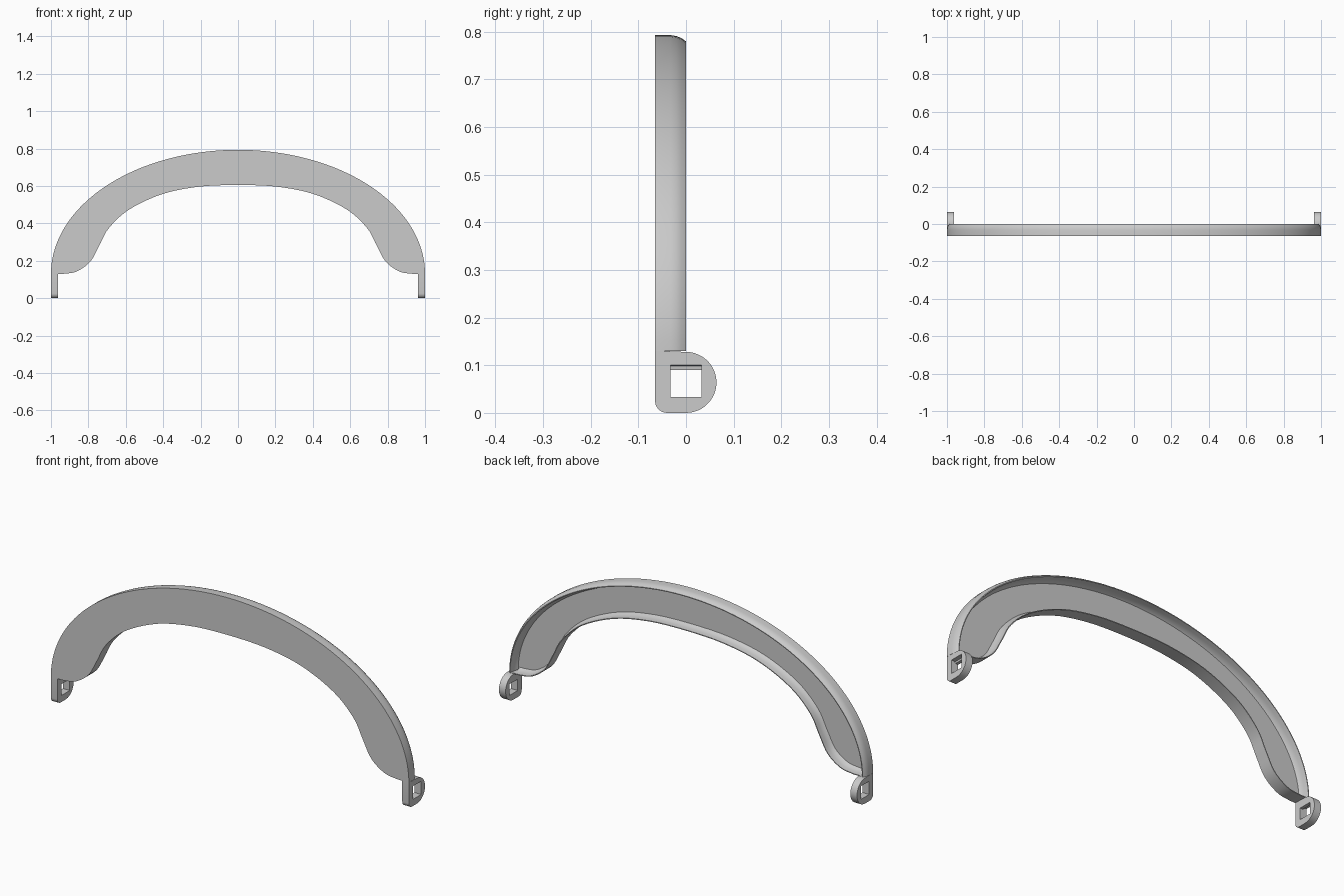
import bpy, bmesh, math
from mathutils import Vector
from mathutils.geometry import interpolate_bezier

if "Cube" in bpy.data.objects:
    bpy.data.objects.remove(bpy.data.objects["Cube"])

SHADE = (0.6, 0.6, 0.6, 1)
grey = bpy.data.materials.new("plain grey")
grey.use_nodes = True
grey.diffuse_color = SHADE
grey.node_tree.nodes["Principled BSDF"].inputs["Base Color"].default_value = SHADE

FRONT = -0.065


def finish(name, bm):
    bmesh.ops.recalc_face_normals(bm, faces=bm.faces)
    mesh = bpy.data.meshes.new(name)
    bm.to_mesh(mesh)
    bm.free()
    mesh.materials.append(grey)
    obj = bpy.data.objects.new(name, mesh)
    bpy.context.collection.objects.link(obj)
    bpy.ops.object.select_all(action='DESELECT')
    obj.select_set(True)
    bpy.context.view_layer.objects.active = obj
    bpy.ops.object.shade_smooth_by_angle(angle=math.radians(35))


def bridge(bm, a, b):
    for i in range(len(a)):
        j = (i + 1) % len(a)
        bm.faces.new((a[i], a[j], b[j], b[i]))


def offset(points, d):
    # Move an open curve to its left by d
    result = []
    for i, p in enumerate(points):
        t = (points[min(i + 1, len(points) - 1)] - points[max(i - 1, 0)]).normalized()
        result.append(p + Vector((-t.y, t.x)) * d)
    return result


# Arch outline: curved inner edge with rounded feet, elliptical outer edge
knots = [Vector(p) for p in ((0, 0.605), (0.2, 0.597), (0.4, 0.558), (0.58, 0.475),
                             (0.69, 0.375), (0.742, 0.28), (0.79, 0.195),
                             (0.86, 0.144), (0.925, 0.131), (0.963, 0.13))]
half = []
for i in range(len(knots) - 1):
    a, b = knots[i], knots[i + 1]
    ta = (b - knots[i - 1]) / 6 if i else Vector((0.033, 0))
    tb = (knots[i + 2] - a) / 6 if i + 2 < len(knots) else (b - a) / 3
    half += [p.to_2d() for p in interpolate_bezier(a, a + ta, b - tb, b, 6)][:-1]
half.append(knots[-1])
inner = [Vector((-p.x, p.y)) for p in reversed(half)] + half[1:]
steps = len(inner) - 1
outer = [Vector((math.cos(math.pi * i / steps), 0.13 + 0.663 * math.sin(math.pi * i / steps)))
         for i in range(steps + 1)]

# Hollow shell: flat front, outer wall rounded to the back, filleted recess
# Each row: outer offset, inner offset, depth
section = ((0, 0, FRONT), (0, 0, -0.032), (0.002, 0, -0.02), (0.006, 0, -0.01),
           (0.013, 0, 0), (0.017, 0.004, 0), (0.02, 0.005, -0.02),
           (0.024, 0.009, -0.038), (0.03, 0.016, -0.047))
bm = bmesh.new()
rings = [[bm.verts.new((p.x, y, p.y)) for p in offset(outer, do) + offset(inner, di)]
         for do, di, y in section]
for a, b in zip(rings, rings[1:]):
    bridge(bm, a, b)
for ring in (rings[0], rings[-1]):
    for i in range(steps):
        bm.faces.new((ring[i], ring[i + 1], ring[-2 - i], ring[-1 - i]))
finish("arch_shell", bm)


# Mounting tabs: round-backed lugs with a stepped square hole
def arc(cy, cz, r, start, end, n):
    angles = [math.radians(start + (end - start) * i / n) for i in range(n + 1)]
    return [(cy + r * math.cos(t), cz + r * math.sin(t)) for t in angles]


profile = (arc(0, 0.064, 0.064, -90, 90, 24) + [(FRONT, 0.13)]
           + arc(FRONT + 0.025, 0.025, 0.025, 180, 270, 6))


def hole(top):
    return [(0.033, 0.033), (0.033, top), (-0.033, top), (-0.033, 0.033)]


for side, name in ((1, "left_tab"), (-1, "right_tab")):
    bm = bmesh.new()

    def loop(points, x):
        return [bm.verts.new((side * x, y, z)) for y, z in points]

    rims = [loop(profile, x) for x in (1.0, 0.963)]
    holes = [loop(hole(top), x) for x, top in
             ((1.0, 0.1), (0.98, 0.098), (0.979, 0.09), (0.963, 0.09))]
    bridge(bm, *rims)
    for a, b in zip(holes, holes[1:]):
        bridge(bm, a, b)
    for rim, opening in ((rims[0], holes[0]), (rims[1], holes[-1])):
        edges = [bm.edges.get((v[i - 1], v[i])) for v in (rim, opening) for i in range(len(v))]
        bmesh.ops.triangle_fill(bm, edges=edges, use_beauty=True)
    finish(name, bm)
